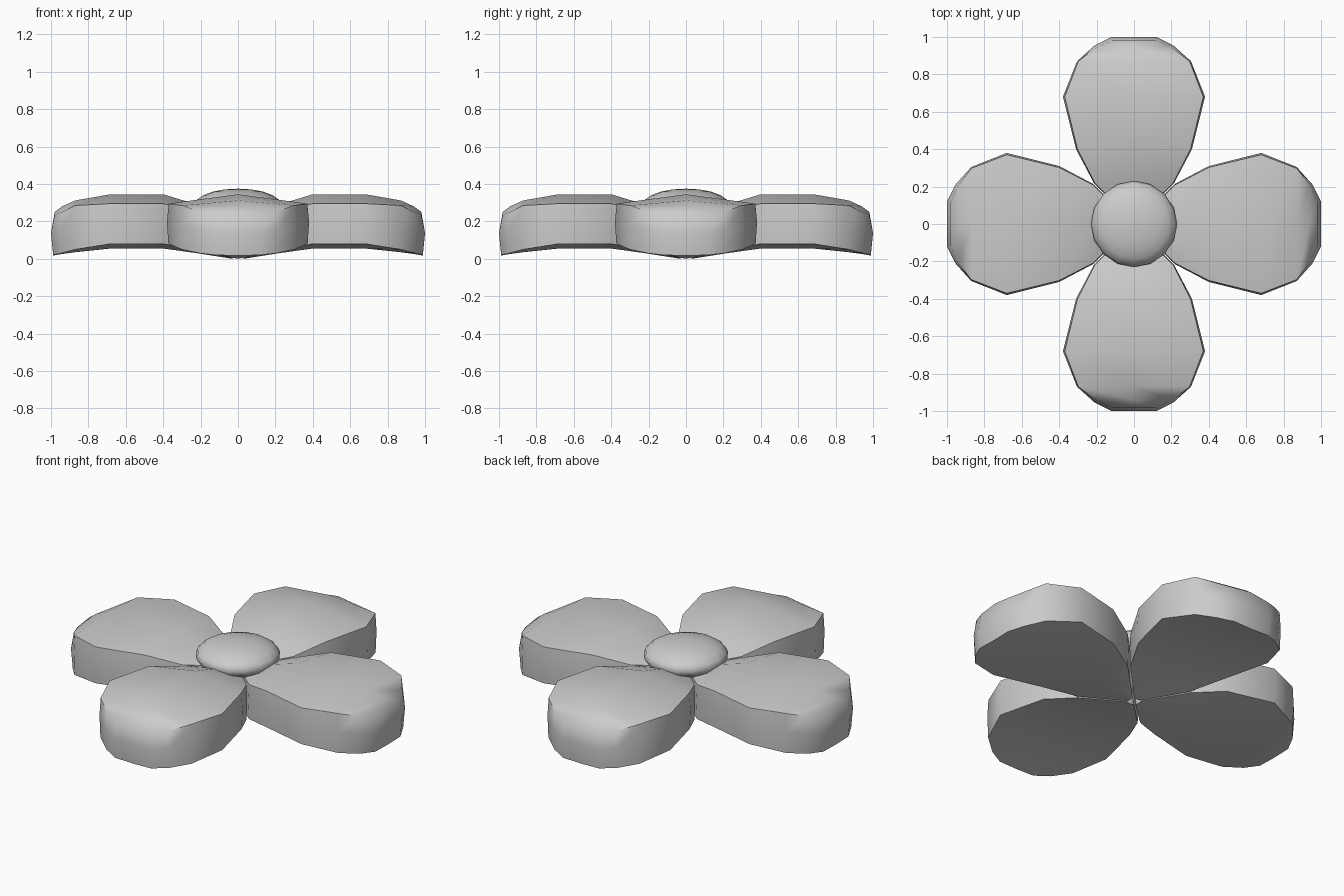
import bpy, bmesh, math

cube = bpy.data.objects.get("Cube")
if cube:
    bpy.data.objects.remove(cube, do_unlink=True)

grey = bpy.data.materials.new("plain grey")
grey.use_nodes = True
GREY = (0.6, 0.6, 0.6, 1)
grey.diffuse_color = GREY
grey.node_tree.nodes["Principled BSDF"].inputs["Base Color"].default_value = GREY


def finish(bm, name, angle):
    bmesh.ops.recalc_face_normals(bm, faces=bm.faces)
    mesh = bpy.data.meshes.new(name)
    bm.to_mesh(mesh)
    bm.free()
    mesh.materials.append(grey)
    obj = bpy.data.objects.new(name, mesh)
    bpy.context.collection.objects.link(obj)
    bpy.ops.object.select_all(action='DESELECT')
    obj.select_set(True)
    bpy.context.view_layer.objects.active = obj
    bpy.ops.object.shade_smooth_by_angle(angle=math.radians(angle))
    return obj


# Petal sections along +x: radius, half width, then heights of the
# top middle, top edge, bottom middle, bottom edge, and the top inset in radius
STATIONS = [
    (0.03, 0.025, 0.23, 0.22, 0.00, 0.005, 0),
    (0.22, 0.215, 0.29, 0.25, 0.03, 0.045, 0),
    (0.40, 0.31, 0.345, 0.295, 0.055, 0.08, 0),
    (0.68, 0.38, 0.345, 0.295, 0.055, 0.08, 0),
    (0.87, 0.305, 0.312, 0.285, 0.035, 0.05, 0),
    (0.955, 0.21, 0.28, 0.25, 0.025, 0.03, 0.015),
    (1.00, 0.12, 0.25, 0.235, 0.017, 0.02, 0.02),
]


def petal(name, turn):
    bm = bmesh.new()
    sections = []
    for r, w, tc, te, bc, be, inset in STATIONS:
        def v(dr, y, z):
            return bm.verts.new((r - dr, y, z))
        wt, wb = w * 0.975, w * 0.98
        mid = be + (te - be) * 0.55
        low = inset * 0.6
        sections.append([
            v(inset, 0, tc), v(inset, wt, te), v(0, w, mid), v(low, wb, be),
            v(low, 0, bc), v(low, -wb, be), v(0, -w, mid), v(inset, -wt, te)])
    # skin between neighbouring sections
    for a, b in zip(sections, sections[1:]):
        for i in range(8):
            j = (i + 1) % 8
            bm.faces.new((a[i], a[j], b[j], b[i]))
    # both ends closed with four quads around a middle point
    for s in (sections[0], sections[-1]):
        c = bm.verts.new((s[2].co + s[6].co) / 2)
        for i in (0, 2, 4, 6):
            bm.faces.new((s[i], s[i + 1], s[(i + 2) % 8], c))
    obj = finish(bm, name, 50)
    obj.rotation_euler.z = turn
    return obj


for k, side in enumerate(("left", "back", "right", "front")):
    petal(side + "_petal", k * math.pi / 2)

# Flattened button in the middle
bm = bmesh.new()
bmesh.ops.create_uvsphere(bm, u_segments=16, v_segments=10, radius=1)
bmesh.ops.scale(bm, vec=(0.23, 0.23, 0.085), verts=bm.verts)
bmesh.ops.translate(bm, vec=(0, 0, 0.29), verts=bm.verts)
finish(bm, "flower_centre", 60)
